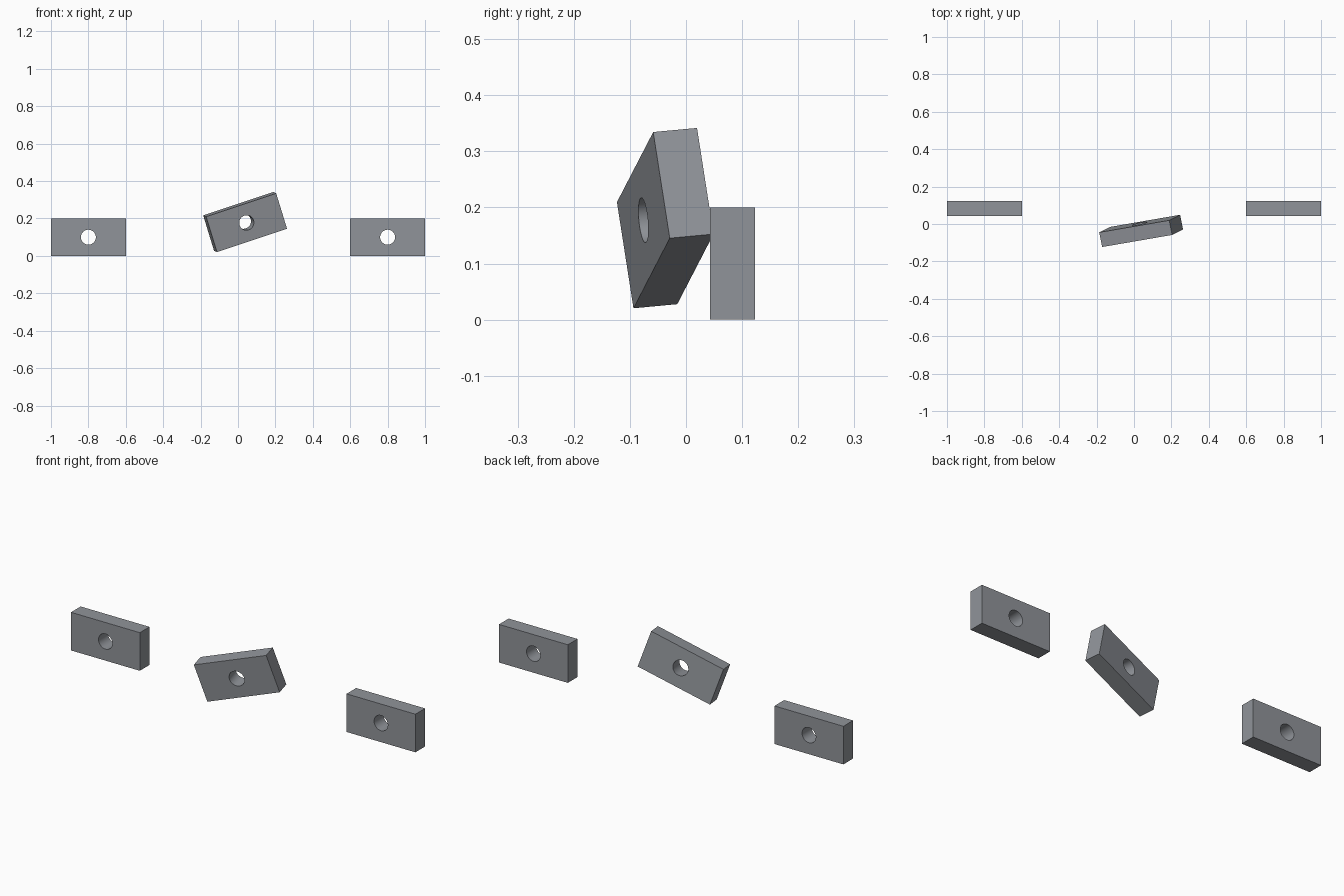
import bpy, bmesh
from math import radians, cos, sin, pi

if "Cube" in bpy.data.objects:
    bpy.data.objects.remove(bpy.data.objects["Cube"])

W, D, H, R, N = 0.40, 0.08, 0.20, 0.04, 48  # block size, hole radius, hole sides

# dark, slightly bluish steel
steel = bpy.data.materials.new("dark_steel")
steel.diffuse_color = (0.28, 0.295, 0.32, 1)
steel.use_nodes = True
steel.node_tree.nodes["Principled BSDF"].inputs["Base Color"].default_value = steel.diffuse_color


def drilled_block(name, loc, rot=(0, 0, 0)):
    """Rectangular block with a round hole running front to back."""
    bm = bmesh.new()
    # solid block
    bmesh.ops.create_cube(bm, size=1)
    bmesh.ops.scale(bm, vec=(W, D, H), verts=bm.verts)
    # open the front and back, then refill them around a circular rim
    bmesh.ops.delete(bm, geom=[f for f in bm.faces if abs(f.normal.y) > 0.5],
                     context='FACES_ONLY')
    rims = []
    for y in (-D / 2, D / 2):
        outer = [e for e in bm.edges if all(abs(v.co.y - y) < 1e-5 for v in e.verts)]
        ring = [bm.verts.new((R * cos(2 * pi * i / N), y, R * sin(2 * pi * i / N)))
                for i in range(N)]
        rim = [bm.edges.new((ring[i], ring[(i + 1) % N])) for i in range(N)]
        bmesh.ops.triangle_fill(bm, edges=outer + rim, use_beauty=True,
                                use_dissolve=False, normal=(0, 1 if y > 0 else -1, 0))
        rims.append(ring)
    # hole wall
    a, b = rims
    for i in range(N):
        j = (i + 1) % N
        bm.faces.new((a[i], a[j], b[j], b[i])).smooth = True
    bmesh.ops.recalc_face_normals(bm, faces=bm.faces)
    for e in bm.edges:
        if len(e.link_faces) == 2 and e.calc_face_angle() > radians(30):
            e.smooth = False
    mesh = bpy.data.meshes.new(name)
    bm.to_mesh(mesh)
    bm.free()
    mesh.materials.append(steel)
    ob = bpy.data.objects.new(name, mesh)
    ob.location = loc
    ob.rotation_euler = [radians(a) for a in rot]
    bpy.context.collection.objects.link(ob)


# two upright end blocks and the tilted middle block
for side, name in ((-1, "left_block"), (1, "right_block")):
    drilled_block(name, (0.8 * side, 0.083, 0.1))
drilled_block("tilted_block", (0.038, -0.037, 0.181), (5.5, -18.2, 9.8))
